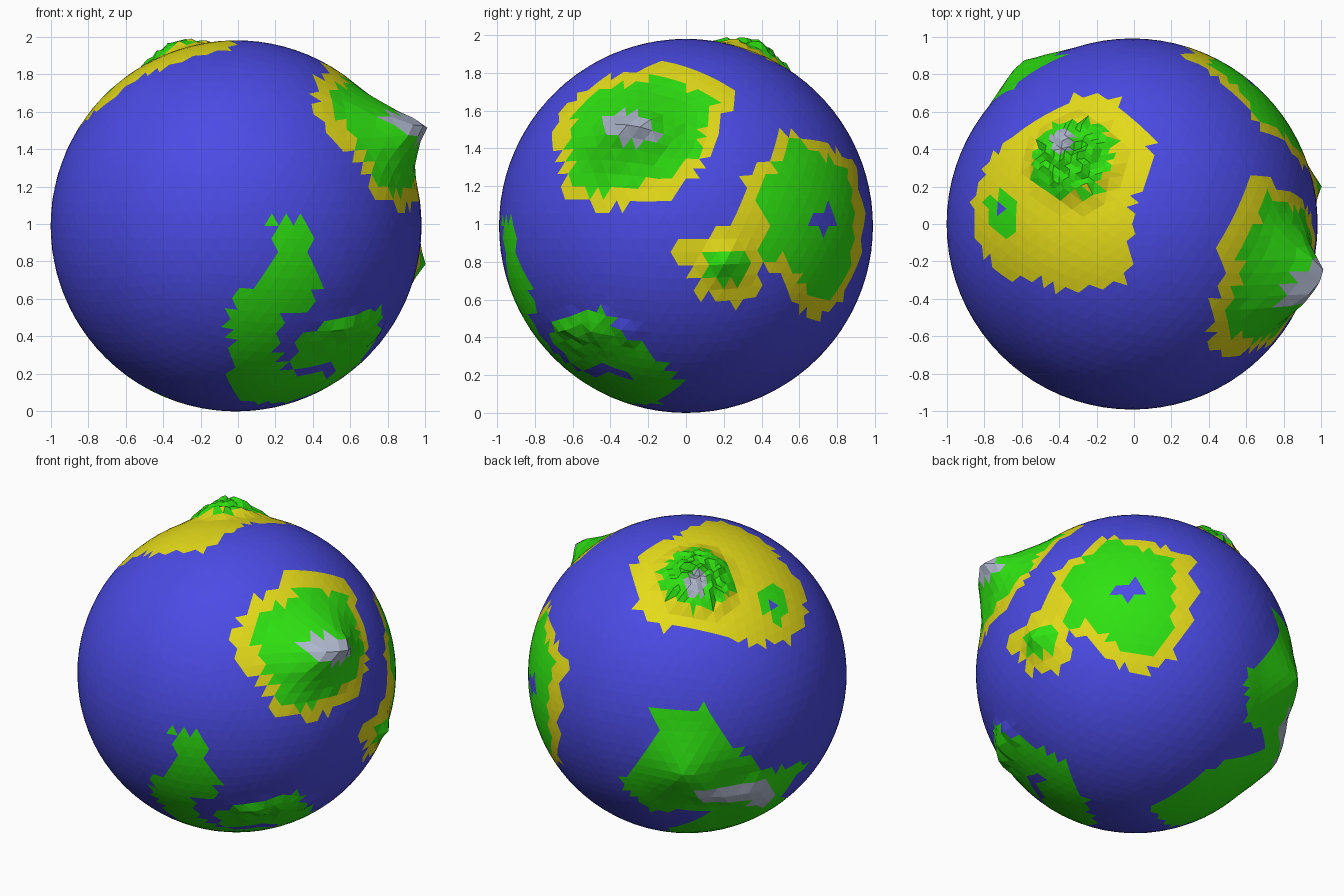
import bpy, bmesh, math, random
from mathutils import Vector
from mathutils.geometry import intersect_point_line

if "Cube" in bpy.data.objects:
    bpy.data.objects.remove(bpy.data.objects["Cube"])

random.seed(4)
RADIUS = 0.99
CENTRE = Vector((-0.01, 0, 0.99))

# Colours
COLOURS = {"ocean_blue": (0.07, 0.07, 0.78), "sand_yellow": (0.78, 0.71, 0.01),
           "grass_green": (0.028, 0.76, 0.006), "rock_grey": (0.42, 0.47, 0.60)}
BLUE, YELLOW, GREEN, GREY = range(4)


def view(azimuth, elevation, shift=(0, 0)):
    """Projection frame used as a stencil: right, up, towards the eye, 2D shift."""
    a, e = math.radians(azimuth), math.radians(elevation)
    flat = Vector((math.sin(a), -math.cos(a), 0))
    right = Vector((math.cos(a), math.sin(a), 0))
    up = Vector((0, 0, math.cos(e))) - flat * math.sin(e)
    return right, up, right.cross(up), shift


FRONT = view(0, 0, (-0.01, 0.99))
RIGHT = view(90, 0, (0, 0.99))
TOP = view(0, 90, (-0.01, 0))
BOTTOM = view(0, -90, (-0.01, 0))
BACK_LEFT = view(215, 25)

# Globe, with a finer patch where the craggy mountain rises
bm = bmesh.new()
bmesh.ops.create_icosphere(bm, subdivisions=5, radius=RADIUS)
crag = Vector((-0.32, 0.35, 0.87)).normalized() * RADIUS
edges = [e for e in bm.edges if all((v.co - crag).length < 0.25 for v in e.verts)]
bmesh.ops.subdivide_edges(bm, edges=edges, cuts=1, use_grid_fill=True)
bmesh.ops.triangulate(bm, faces=bm.faces[:])
for v in bm.verts:
    v.co = v.co.normalized() * RADIUS


def inside(x, y, poly):
    hit = False
    for (x1, y1), (x2, y2) in zip(poly, poly[1:] + poly[:1]):
        if (y1 > y) != (y2 > y) and x < (x2 - x1) * (y - y1) / (y2 - y1) + x1:
            hit = not hit
    return hit


def paint(frame, colour, poly):
    """Colour the faces whose centre falls inside an outline seen in one view."""
    right, up, eye, shift = frame
    for f in bm.faces:
        c = f.calc_center_median()
        if c.dot(eye) > 0 and inside(c.dot(right) + shift[0], c.dot(up) + shift[1], poly):
            f.material_index = colour


def paint_disc(centre, radius, colour, ragged=0.02):
    for f in bm.faces:
        if (f.calc_center_median() - centre).length < radius + random.uniform(-ragged, ragged):
            f.material_index = colour


# East continent
paint(RIGHT, YELLOW, [(-.46, 1.77), (-.27, 1.81), (-.11, 1.87), (.05, 1.82), (.28, 1.68), (.16, 1.54),
                      (.16, 1.43), (.05, 1.25), (-.11, 1.12), (-.25, 1.11), (-.46, 1.06), (-.66, 1.17),
                      (-.65, 1.33), (-.72, 1.41), (-.66, 1.6)])
paint(RIGHT, GREEN, [(-.49, 1.7), (-.27, 1.75), (-.11, 1.79), (.02, 1.7), (.19, 1.66), (.1, 1.54),
                     (.07, 1.38), (-.09, 1.25), (-.25, 1.21), (-.43, 1.15), (-.59, 1.2), (-.62, 1.41),
                     (-.59, 1.59)])
paint(RIGHT, GREY, [(-.46, 1.54), (-.32, 1.59), (-.17, 1.54), (-.14, 1.44), (-.27, 1.39), (-.37, 1.45)])

# North-east continent with a lake
paint(RIGHT, YELLOW, [(.51, 1.49), (.74, 1.43), (.9, 1.32), (.945, 1.03), (.91, .79), (.82, .6),
                      (.67, .48), (.58, .58), (.53, .72), (.4, .79), (.4, .64), (.26, .55), (.07, .63),
                      (.02, .75), (-.11, .87), (.16, .95), (.32, 1.11), (.29, 1.22), (.44, 1.33)])
paint(RIGHT, GREEN, [(.55, 1.45), (.7, 1.38), (.85, 1.29), (.9, 1.05), (.87, .8), (.78, .6), (.66, .59),
                     (.58, .75), (.5, .83), (.38, .8), (.42, .95), (.4, 1.1), (.37, 1.2), (.46, 1.28)])
paint(RIGHT, GREEN, [(.08, .8), (.15, .89), (.25, .85), (.38, .8), (.3, .7), (.2, .68), (.1, .71)])
paint(RIGHT, BLUE, [(.64, 1.0), (.72, 1.1), (.8, 1.08), (.79, .98), (.72, .95)])

# Polar continent with a pond
paint(TOP, YELLOW, [(-.42, .62), (-.32, .68), (-.1, .67), (0, .54), (.09, .46), (.1, .27), (0, .13),
                    (-.02, -.08), (-.03, -.3), (-.32, -.37), (-.5, -.31), (-.72, -.27), (-.85, -.08),
                    (-.86, .13), (-.77, .35), (-.61, .51)])
paint(TOP, GREEN, [(-.8, .12), (-.7, .18), (-.62, .1), (-.65, -.07), (-.78, -.02)])
paint(TOP, BLUE, [(-.77, .07), (-.69, .09), (-.71, .01)])
paint_disc(crag, 0.23, GREEN)
paint_disc(Vector((-0.35, 0.42, 0.83)), 0.075, GREY)

# South-front continent
paint(FRONT, GREEN, [(.17, 1.02), (.38, 1.02), (.37, .85), (.43, .8), (.43, .65), (.37, .55), (.22, .5),
                     (.2, .33), (.27, .2), (.42, .2), (.5, .18), (.3, .06), (.1, .04), (-.02, .08),
                     (-.05, .22), (-.02, .35), (-.07, .5), (.02, .65), (.12, .72), (.2, .85)])

# South-east continent
paint(RIGHT, GREEN, [(-.71, .46), (-.46, .56), (-.36, .47), (-.25, .38), (-.02, .16), (-.14, .05),
                     (-.27, .08), (-.25, .16), (-.4, .26), (-.57, .23), (-.7, .36)])

# Back-left continent, its rocky ridge and its southern tail
paint(BACK_LEFT, GREEN, [(-.23, -.21), (.14, -.21), (.24, -.41), (.49, -.6), (.75, -.55), (.55, -.79),
                         (.3, -.87), (.02, -.85), (-.23, -.85), (-.43, -.68), (-.29, -.52), (-.17, -.38)])
paint(BOTTOM, GREEN, [(-.03, -.12), (-.14, -.46), (-.36, -.59), (-.6, -.55), (-.8, -.4), (-.79, -.1),
                      (-.72, .05), (-.38, .1)])
paint(BACK_LEFT, GREY, [(.05, -.7), (.33, -.67), (.49, -.65), (.53, -.73), (.46, -.81), (.33, -.76),
                        (.11, -.77)])


def raise_ridge(start, end, pull, radius, power=2.0, rough=0.0):
    """Pull the surface out along a ridge line, fading with distance."""
    a, b = (Vector(p).normalized() * RADIUS for p in (start, end))
    for v in bm.verts:
        foot, t = intersect_point_line(v.co, a, b)
        foot = a if t < 0 else b if t > 1 else foot
        d = (v.co - foot).length / radius
        if d < 1:
            moved[v] += Vector(pull) * (1 - d) ** power
            moved[v] += v.co.normalized() * random.uniform(-rough, rough) * (1 - d) ** 0.5


moved = {v: Vector() for v in bm.verts}
# East peak, leaning outward
raise_ridge((.79, -.37, .50), (.82, -.23, .51), (.215, -.01, .03), .38, 2.1, .006)
# Small hill
raise_ridge((.95, .21, -.20), (.95, .215, -.20), (.07, 0, 0), .17, 1.6)
# Craggy polar mountain
raise_ridge(crag + Vector((-.02, .03, 0)), crag + Vector((.03, -.03, 0)), crag * .105, .25, .8, .026)
# Back-left peak, ridge and southern shoulder
raise_ridge((-.56, .81, -.21), (-.56, .81, -.22), (-.05, .07, -.01), .34, 1.5)
raise_ridge((-.62, .68, -.38), (-.78, .42, -.44), (-.02, .015, -.015), .15, 1.0, .012)
raise_ridge((-.80, .32, -.51), (-.76, .36, -.54), (-.03, .015, -.025), .25, 1.2)
# South-east crumpled ridge
raise_ridge((.50, -.62, -.56), (.73, -.38, -.55), (.02, -.015, -.01), .15, 1.0, .014)
for v, offset in moved.items():
    v.co += offset + CENTRE

mesh = bpy.data.meshes.new("planet")
bm.to_mesh(mesh)
bm.free()
for name, rgb in COLOURS.items():
    mat = bpy.data.materials.new(name)
    mat.diffuse_color = (*rgb, 1)
    mat.use_nodes = True
    mat.node_tree.nodes["Principled BSDF"].inputs["Base Color"].default_value = mat.diffuse_color
    mesh.materials.append(mat)
planet = bpy.data.objects.new("planet", mesh)
bpy.context.collection.objects.link(planet)
